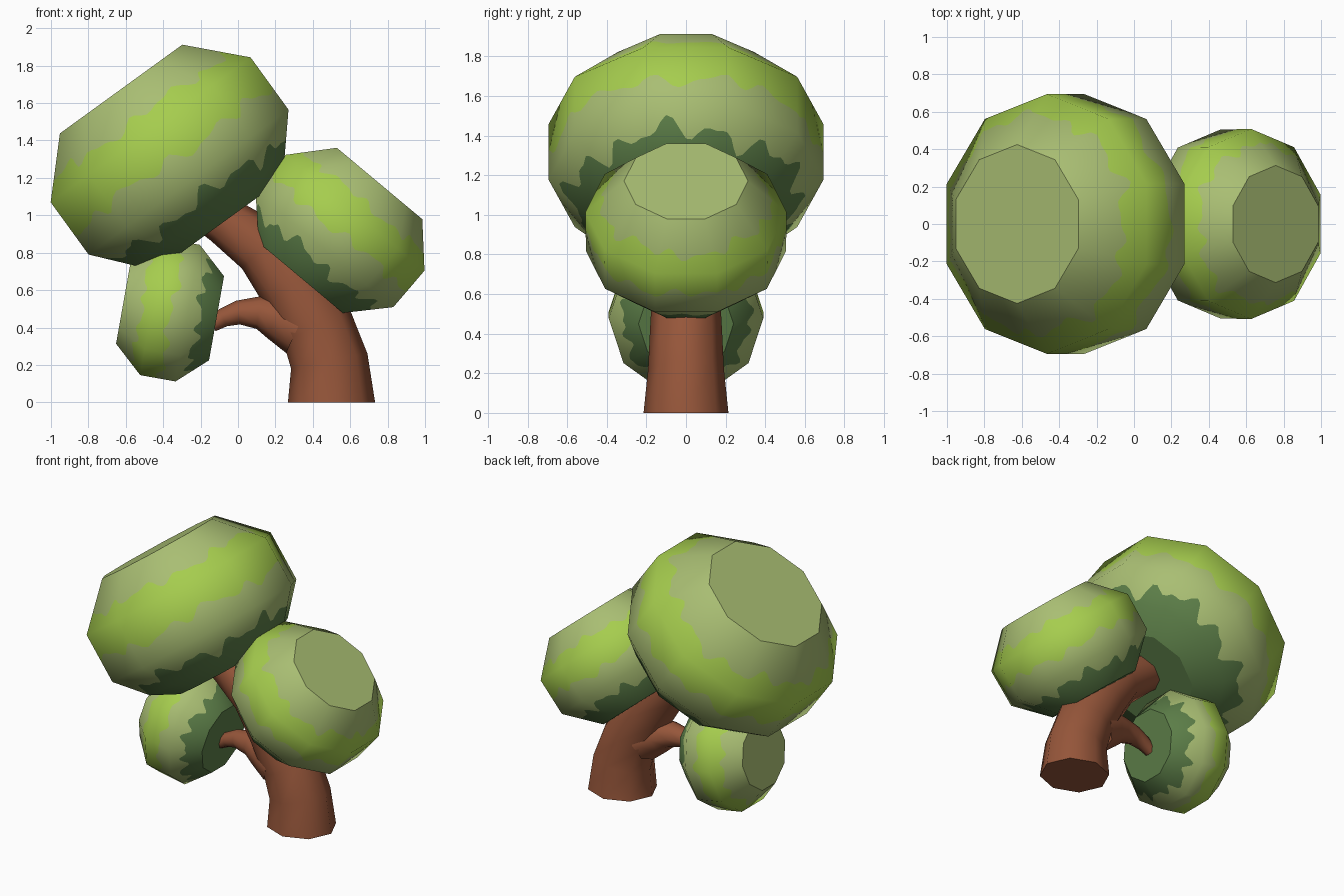
import bpy, bmesh, math
from mathutils import Vector

if "Cube" in bpy.data.objects:
    bpy.data.objects.remove(bpy.data.objects["Cube"])


def material(name, r, g, b):
    m = bpy.data.materials.new(name)
    lin = [((c / 255 + 0.055) / 1.055) ** 2.4 for c in (r, g, b)]
    m.diffuse_color = (*lin, 1)
    m.use_nodes = True
    m.node_tree.nodes["Principled BSDF"].inputs["Base Color"].default_value = m.diffuse_color
    return m


SAGE = material("sage_leaf", 169, 190, 115)
LIME = material("lime_leaf", 166, 205, 78)
DARK = material("dark_leaf", 92, 126, 72)
BARK = material("brown_bark", 150, 86, 58)
Y = Vector((0, 1, 0))


def make_object(name, bm, mats):
    bmesh.ops.recalc_face_normals(bm, faces=bm.faces)
    me = bpy.data.meshes.new(name)
    bm.to_mesh(me)
    bm.free()
    for m in mats:
        me.materials.append(m)
    bpy.context.collection.objects.link(bpy.data.objects.new(name, me))
    return me


def skin(bm, rows, band):
    """Join rows of verts with smooth quads, close the ends with flat caps."""
    n = len(rows[0])
    for i in range(len(rows) - 1):
        for j in range(n):
            k = (j + 1) % n
            f = bm.faces.new((rows[i][j], rows[i][k], rows[i + 1][k], rows[i + 1][j]))
            f.smooth = True
            f.material_index = band[i]
    for row, mat in ((rows[0], band[0]), (rows[-1], band[-1])):
        bm.faces.new(row).material_index = mat


def wave(a, amp, ph):
    return amp * (0.5 * math.sin(14 * a + ph) + 0.3 * math.sin(23 * a + 2 * ph)
                  + 0.3 * math.sin(5 * a + 3 * ph))


def crown(name, top, axis, length, prof, phase, sides=10, sub=12):
    """Ten-sided foliage ball; top = light cap centre, axis points to the dark cap.
    prof holds (fraction along axis, corner radius)."""
    d = Vector((axis[0], 0, axis[1])).normalized()
    u = Y.cross(d)
    top = Vector((top[0], 0, top[1]))

    # smooth normals of the coarse profile as (radial, axial)
    seg = [Vector(((b[0] - a[0]) * length, -(b[1] - a[1]) * 0.951)).normalized()
           for a, b in zip(prof, prof[1:])]
    pn = [seg[0]] + [(a + b).normalized() for a, b in zip(seg, seg[1:])] + [seg[-1]]

    def sample(t):
        for i in range(len(prof) - 1):
            if t <= prof[i + 1][0] + 1e-9:
                break
        (t0, r0), (t1, r1) = prof[i], prof[i + 1]
        f = (t - t0) / (t1 - t0)
        return r0 + (r1 - r0) * f, pn[i].lerp(pn[i + 1], f)

    # rows: profile rings plus three wavy colour borders
    lines = [(t, 0, 0) for t, _ in prof]
    lines += [(0.20, 0.045, phase), (0.52, 0.06, phase + 1), (0.81, 0.07, phase + 2)]
    lines.sort()
    band, cur = [], 0
    for t, amp, _ in lines[:-1]:
        cur += amp > 0
        band.append((0, 1, 0, 2)[cur])

    bm = bmesh.new()
    rows, normals = [], []
    for t, amp, ph in lines:
        row = []
        for s in range(sides):
            a0, a1 = [math.radians(18 + 36 * (s + q)) for q in (0, 1)]
            p0, p1 = [u * math.cos(a) + Y * math.sin(a) for a in (a0, a1)]
            for j in range(sub):
                p = p0.lerp(p1, j / sub)
                tt = t + wave(a0 + (a1 - a0) * j / sub, amp, ph)
                r, nn = sample(tt)
                row.append(bm.verts.new(top + d * tt * length + p * r))
                normals.append((p.normalized() * nn.x + d * nn.y).normalized())
        rows.append(row)
    skin(bm, rows, band)
    me = make_object(name, bm, (SAGE, LIME, DARK))
    # keep the soft shading of the coarse form across the fine colour cuts
    loops = [None] * len(me.loops)
    for p in me.polygons:
        for li in p.loop_indices:
            loops[li] = p.normal.copy() if len(p.vertices) > 4 else normals[me.loops[li].vertex_index]
    me.normals_split_custom_set(loops)


def limb(name, path, sides=8, depth=1.0):
    """Tapering tube along (x, z, radius) points in the front plane."""
    bm = bmesh.new()
    pts = [Vector((x, 0, z)) for x, z, _ in path]
    rows = []
    for i, p in enumerate(pts):
        t = (pts[min(i + 1, len(pts) - 1)] - pts[max(i - 1, 0)]).normalized()
        if i == 0 and p.z == 0:
            t = Vector((0, 0, 1))
        side = Y.cross(t)
        rows.append([bm.verts.new(p + path[i][2] * (side * math.cos(a) + Y * depth * math.sin(a)))
                     for a in (2 * math.pi * k / sides for k in range(sides))])
    skin(bm, rows, [0] * (len(rows) - 1))
    make_object(name, bm, (BARK,))


# trunk and side branch
limb("trunk", [(0.5, 0, 0.233), (0.488, 0.22, 0.208), (0.42, 0.41, 0.198), (0.29, 0.63, 0.185),
               (0.13, 0.83, 0.158), (-0.07, 0.97, 0.13), (-0.15, 1.02, 0.12)], depth=0.92)
limb("branch", [(0.32, 0.40, 0.15), (0.2, 0.455, 0.12), (0.11, 0.48, 0.088), (0.0, 0.48, 0.064),
                (-0.08, 0.452, 0.05), (-0.14, 0.415, 0.04)])

# three foliage crowns
crown("large_crown", (-0.625, 1.675), (0.587, -0.81), 0.897,
      [(0, 0.425), (0.30, 0.694), (0.685, 0.694), (0.90, 0.52), (1, 0.339)], 0.4)
crown("right_crown", (0.757, 1.17), (-0.641, -0.767), 0.657,
      [(0, 0.313), (0.31, 0.508), (0.70, 0.505), (1, 0.308)], 1.7)
crown("left_crown", (-0.612, 0.538), (0.984, -0.175), 0.505,
      [(0, 0.24), (0.31, 0.39), (0.69, 0.39), (1, 0.24)], 2.9)
